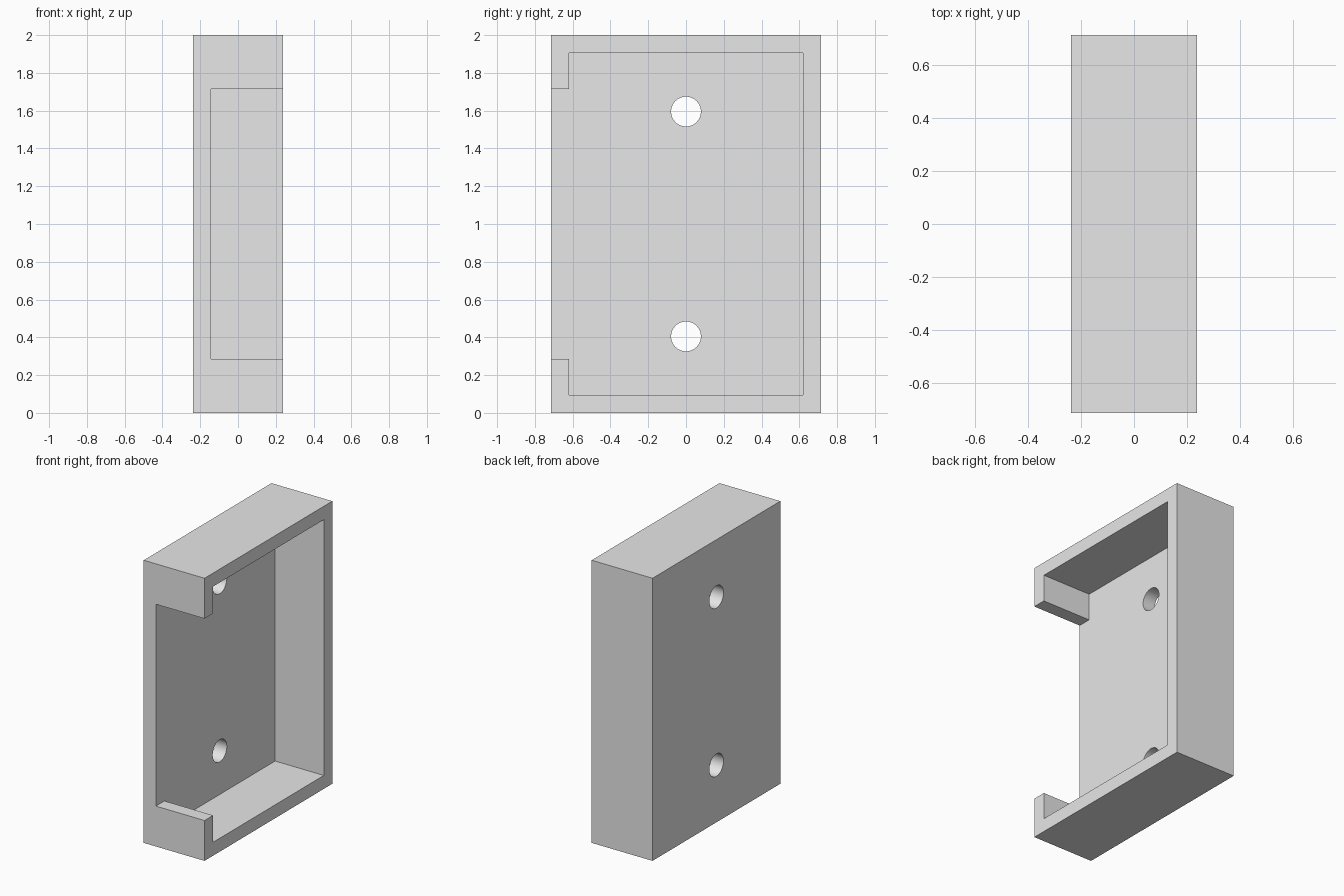
import bpy
import math

cube = bpy.data.objects.get("Cube")
if cube:
    bpy.data.objects.remove(cube, do_unlink=True)

# Overall size, in units of a 42-high tray scaled to 2
U = 2 / 42
DEPTH, WIDTH, HEIGHT = 10 * U, 30 * U, 2.0
WALL, LIP = 2 * U, 6 * U
MID = HEIGHT / 2
HOLE_RADIUS, HOLE_OFFSET = 0.079, 12.5 * U

grey = bpy.data.materials.new("plain grey")
grey.use_nodes = True
grey.diffuse_color = (0.8, 0.8, 0.8, 1)
grey.node_tree.nodes["Principled BSDF"].inputs["Base Color"].default_value = (0.8, 0.8, 0.8, 1)


def box(name, low, high):
    """Box between two opposite corners."""
    centre = [(a + b) / 2 for a, b in zip(low, high)]
    bpy.ops.mesh.primitive_cube_add(size=1, location=centre)
    obj = bpy.context.object
    obj.name = name
    obj.scale = [b - a for a, b in zip(low, high)]
    bpy.ops.object.transform_apply(location=True, rotation=False, scale=True)
    return obj


def cut(target, cutter):
    """Subtract the cutter from the target, then discard it."""
    cutter.hide_render = True
    mod = target.modifiers.new("cut", "BOOLEAN")
    mod.operation = "DIFFERENCE"
    mod.solver = "EXACT"
    mod.object = cutter
    bpy.context.view_layer.objects.active = target
    bpy.ops.object.modifier_apply(modifier=mod.name)
    bpy.data.objects.remove(cutter, do_unlink=True)


# Tray body, open towards +x
x, y = DEPTH / 2, WIDTH / 2
floor = -x + WALL
tray = box("wall_mount_tray", (-x, -y, 0), (x, y, HEIGHT))

# Main pocket
cut(tray, box("pocket_cutter", (floor, -y + WALL, WALL), (x + 1, y - WALL, HEIGHT - WALL)))

# Opening in the front wall, leaving a lip at each end
cut(tray, box("opening_cutter", (floor, -y - 1, LIP), (x + 1, 0, HEIGHT - LIP)))

# Screw holes through the floor
for side in (-1, 1):
    bpy.ops.mesh.primitive_cylinder_add(
        vertices=64, radius=HOLE_RADIUS, depth=WALL * 3,
        location=(-x + WALL / 2, 0, MID + side * HOLE_OFFSET),
        rotation=(0, math.pi / 2, 0))
    cut(tray, bpy.context.object)

# Finish
tray.data.materials.clear()
tray.data.materials.append(grey)
bpy.ops.object.select_all(action="DESELECT")
tray.select_set(True)
bpy.context.view_layer.objects.active = tray
bpy.ops.object.shade_smooth_by_angle(angle=math.radians(30))
